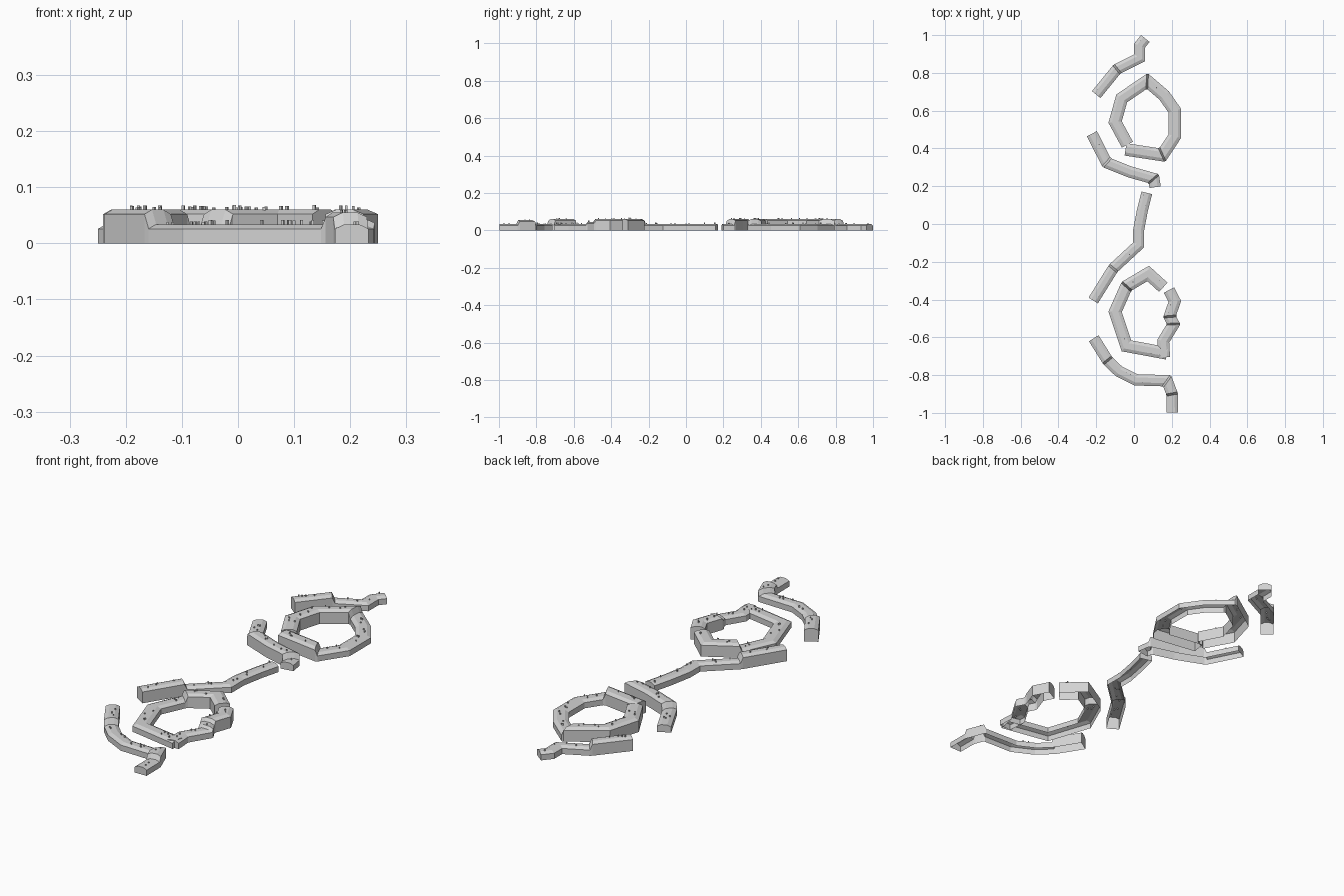
import bpy, bmesh, math, random
from mathutils import Vector, Matrix

if "Cube" in bpy.data.objects:
    bpy.data.objects.remove(bpy.data.objects["Cube"])

random.seed(4)
TALL, LOW = 0.06, 0.034

stone = bpy.data.materials.new("pale_stone")
stone.diffuse_color = (0.65, 0.65, 0.65, 1)
stone.use_nodes = True
stone.node_tree.nodes["Principled BSDF"].inputs["Base Color"].default_value = stone.diffuse_color


def finish(name, bm):
    bmesh.ops.recalc_face_normals(bm, faces=bm.faces)
    mesh = bpy.data.meshes.new(name)
    bm.to_mesh(mesh)
    bm.free()
    mesh.materials.append(stone)
    bpy.context.collection.objects.link(bpy.data.objects.new(name, mesh))


def wall(name, points, heights, half):
    """Sweep a chamfered profile, open underneath, along mitred straight runs."""
    pts = [Vector(p) for p in points]
    dirs = [(b - a).normalized() for a, b in zip(pts, pts[1:])]
    n = len(pts)

    # Stations: position, mitre side vector, height
    stations = []
    for i, p in enumerate(pts):
        d0, d1 = dirs[max(i - 1, 0)], dirs[min(i, n - 2)]
        t = (d0 + d1).normalized()
        stretch = 1 / max(t.dot(d1), 0.75)
        side = Vector((-t.y, t.x)) * stretch
        h0, h1 = heights[max(i - 1, 0)], heights[min(i, n - 2)]
        if h0 == h1:
            stations.append((p, side, h0))
        else:
            stations.append((p - d0 * 0.006, side, h0))
            stations.append((p + d1 * 0.006, side, h1))

    bm = bmesh.new()
    rings = []
    for p, side, h in stations:
        top, edge = half - 0.017, h - 0.008
        profile = [(-half, 0), (-half, edge), (-top, h),
                   (top, h), (half, edge), (half, 0)]
        rings.append([bm.verts.new((*(p + side * u), z)) for u, z in profile])
    for a, b in zip(rings, rings[1:]):
        for k in range(5):
            bm.faces.new((a[k], a[k + 1], b[k + 1], b[k]))
    bm.faces.new(rings[0])
    bm.faces.new(rings[-1])
    finish(name, bm)

    # Tiny upright stones scattered on the top
    bm = bmesh.new()
    for a, d, h, b in zip(pts, dirs, heights, pts[1:]):
        length = (b - a).length
        for _ in range(max(1, round(length / 0.045))):
            pos = a + d * length * random.uniform(0.15, 0.85)
            pos += Vector((-d.y, d.x)) * random.uniform(-0.5, 0.5) * half
            tall = random.uniform(0.005, 0.009)
            m = (Matrix.Translation((*pos, h - 0.003 + tall / 2))
                 @ Matrix.Rotation(random.uniform(0, math.pi), 4, 'Z')
                 @ Matrix.Diagonal((0.004, 0.005, tall + 0.004, 1)))
            bmesh.ops.create_cube(bm, size=1, matrix=m)
    finish(name + "_stones", bm)


# Broken ring walls
wall("back_ring",
     [(-0.045, 0.395), (0.15, 0.365), (0.216, 0.465), (0.216, 0.6),
      (0.16, 0.68), (0.07, 0.757), (-0.065, 0.665), (-0.1, 0.54),
      (-0.035, 0.42)],
     [TALL, LOW, LOW, LOW, LOW, TALL, TALL, TALL], 0.033)
wall("front_ring",
     [(0.155, -0.335), (0.075, -0.262), (-0.04, -0.33), (-0.1, -0.465),
      (-0.04, -0.645), (0.175, -0.685)],
     [TALL, TALL, LOW, LOW, LOW], 0.033)
wall("front_ring_side",
     [(0.185, -0.35), (0.216, -0.41), (0.188, -0.49), (0.21, -0.53),
      (0.155, -0.62), (0.16, -0.705)],
     [TALL, TALL, 0.045, LOW, LOW], 0.031)

# Outer curving walls
wall("back_tail",
     [(-0.2, 0.685), (-0.09, 0.82), (0.03, 0.88), (0.03, 0.945),
      (0.06, 0.982)], [TALL, LOW, LOW, LOW], 0.029)
wall("back_arc",
     [(-0.223, 0.478), (-0.145, 0.325), (-0.02, 0.275), (0.105, 0.24),
      (0.112, 0.195)], [LOW, TALL, TALL, LOW], 0.03)
wall("middle_link",
     [(0.068, 0.165), (0.045, 0.075), (0.025, -0.03), (0.025, -0.11),
      (-0.11, -0.235), (-0.216, -0.405)], [LOW, LOW, LOW, LOW, TALL], 0.029)
wall("front_arc",
     [(-0.213, -0.605), (-0.14, -0.722), (-0.08, -0.78), (0.01, -0.825),
      (0.175, -0.83), (0.202, -0.9), (0.203, -0.997)],
     [TALL, LOW, LOW, LOW, 0.055, LOW], 0.03)
